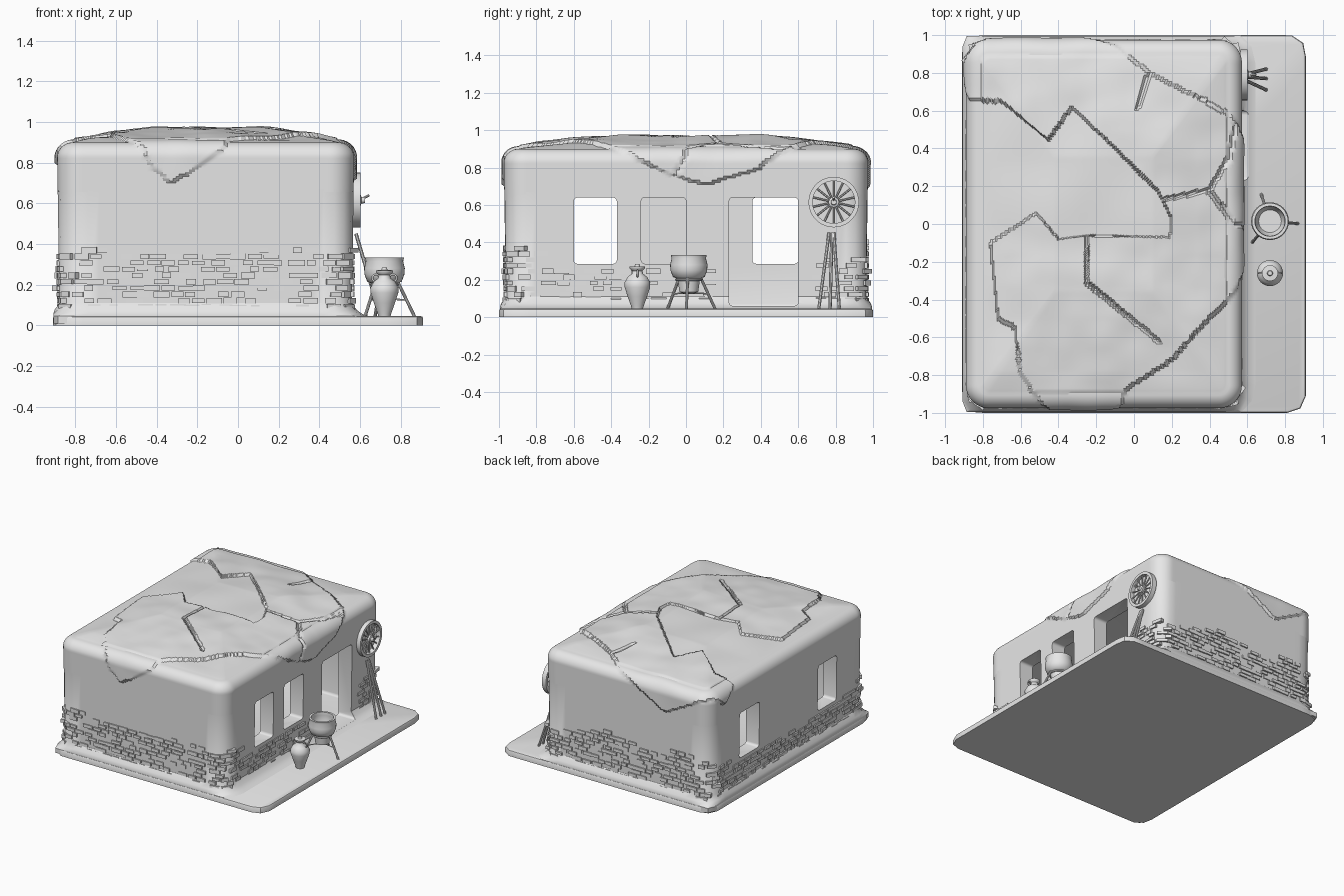
import bpy, bmesh, math, random
from mathutils import Vector, Matrix, noise

random.seed(4)
if "Cube" in bpy.data.objects:
    bpy.data.objects.remove(bpy.data.objects["Cube"])

clay = bpy.data.materials.new("pale_clay")
clay.use_nodes = True
clay.diffuse_color = (0.8, 0.8, 0.8, 1)
clay.node_tree.nodes["Principled BSDF"].inputs["Base Color"].default_value = (0.8, 0.8, 0.8, 1)


def finish(bm, name, angle=35):
    bmesh.ops.recalc_face_normals(bm, faces=bm.faces)
    mesh = bpy.data.meshes.new(name)
    bm.to_mesh(mesh)
    bm.free()
    mesh.materials.append(clay)
    ob = bpy.data.objects.new(name, mesh)
    bpy.context.collection.objects.link(ob)
    smooth(ob, angle)
    return ob


def smooth(ob, angle):
    bpy.ops.object.select_all(action='DESELECT')
    ob.select_set(True)
    bpy.context.view_layer.objects.active = ob
    bpy.ops.object.shade_smooth_by_angle(angle=math.radians(angle))


def outline(n, x0, x1, y0, y1, r):
    """Evenly spaced (point, normal) pairs around a rounded rectangle."""
    w, h, arc = x1 - x0 - 2 * r, y1 - y0 - 2 * r, math.pi * r / 2
    corners = [(x1 - r, y0 + r), (x1 - r, y1 - r), (x0 + r, y1 - r), (x0 + r, y0 + r)]
    step, out = 2 * (w + h + 2 * arc) / n, []
    for i in range(n):
        t = i * step
        for k in range(4):
            side = (h, w)[k % 2]
            a = k * math.pi / 2
            nrm, tan = Vector((math.cos(a), math.sin(a), 0)), Vector((-math.sin(a), math.cos(a), 0))
            c = Vector((*corners[k], 0))
            if t < side:
                out.append((c + nrm * r + tan * t, nrm))
                break
            t -= side
            if t < arc:
                nrm = Vector((math.cos(a + t / r), math.sin(a + t / r), 0))
                out.append((Vector((*corners[(k + 1) % 4], 0)) + nrm * r, nrm))
                break
            t -= arc
    return out


def loft(rings, bottom=True):
    bm = bmesh.new()
    rows = [[bm.verts.new(p) for p in ring] for ring in rings]
    n = len(rows[0])
    for a, b in zip(rows, rows[1:]):
        for i in range(n):
            bm.faces.new((a[i], a[(i + 1) % n], b[(i + 1) % n], b[i]))
    if bottom:
        bm.faces.new(rows[0])
    bm.faces.new(rows[-1])
    return bm


def box(bm, lo, hi):
    lo, hi = Vector(lo), Vector(hi)
    bmesh.ops.create_cube(bm, size=1, matrix=Matrix.LocRotScale((lo + hi) / 2, None, hi - lo))


def rod(bm, a, b, r, sides=10):
    a, b = Vector(a), Vector(b)
    m = Matrix.Translation((a + b) / 2) @ (b - a).to_track_quat('Z', 'Y').to_matrix().to_4x4()
    bmesh.ops.create_cone(bm, cap_ends=True, segments=sides, radius1=r, radius2=r,
                          depth=(b - a).length, matrix=m)


def lathe(bm, profile, m, sides=32, closed=False):
    rows = [[bm.verts.new(m @ Vector((r * math.cos(t), r * math.sin(t), z)))
             for t in (2 * math.pi * i / sides for i in range(sides))] for r, z in profile]
    for a, b in zip(rows, rows[1:] + (rows[:1] if closed else [])):
        for i in range(sides):
            bm.faces.new((a[i], a[(i + 1) % sides], b[(i + 1) % sides], b[i]))
    if not closed:
        bm.faces.new(rows[0])
        bm.faces.new(rows[-1])


def ring(bm, radius, thick, m, sides=28):
    lathe(bm, [(radius + thick * math.cos(k * math.pi / 4), thick * math.sin(k * math.pi / 4))
               for k in range(8)], m, sides, True)


# Base slab with a softened upper edge
slab = outline(100, -0.91, 0.91, -1, 1, 0.09)
finish(loft([[p - n * o + Vector((0, 0, z)) for p, n in slab]
             for z, o in [(0, 0), (0.035, 0), (0.042, 0.004), (0.046, 0.014)]]), "base_slab")

# Hollow walls, flared at the foot
HOUSE = (-0.89, 0.572, -0.975, 0.975, 0.12)


def lean(z):
    return -0.015 * (0.9 - z)


def foot(p, n, o, z):
    q = p + n * o
    return Vector((max(q.x, -0.908), max(-0.995, min(0.995, q.y)), z))


walls = finish(loft([[foot(p, n, o, z) for p, n in outline(120, *HOUSE)] for z, o in
                     [(0.01, 0.07), (0.046, 0.07), (0.055, 0.04), (0.075, 0.012), (0.11, lean(0.11)),
                      (0.67, lean(0.67)), (0.675, -0.03), (0.74, -0.03)]]), "walls")
cuts = [((-0.77, -0.855, 0.05), (0.452, 0.855, 0.70))]
cuts += [((0.4, a, z), (0.8, b, 0.64)) for a, b, z in
         [(-0.6, -0.37, 0.285), (-0.24, 0, 0.285), (0.23, 0.6, 0.06)]]
cuts += [((-1.1, a, 0.285), (-0.7, b, 0.64)) for a, b in [(-0.6, -0.37), (0.355, 0.6)]]
for lo, hi in cuts:
    bm = bmesh.new()
    box(bm, lo, hi)
    bmesh.ops.bevel(bm, geom=bm.edges[:], offset=0.02, segments=3, profile=0.5, affect='EDGES')
    cutter = finish(bm, "cutter")
    mod = walls.modifiers.new("opening", 'BOOLEAN')
    mod.operation, mod.solver, mod.object = 'DIFFERENCE', 'EXACT', cutter
    bpy.context.view_layer.objects.active = walls
    bpy.ops.object.modifier_apply(modifier=mod.name)
    bpy.data.objects.remove(cutter)
smooth(walls, 35)

# Roof crust, drawn on the unfolded roof: points past the eaves hang down the walls
CRUST = [(0.2, -0.72), (-0.05, -0.88), (-0.07, -1), (-0.2, -1.1), (-0.33, -1.17), (-0.42, -1.1),
         (-0.49, -0.95), (-0.6, -0.8), (-0.63, -0.55), (-0.72, -0.5), (-0.76, -0.1), (-0.5, 0.07),
         (-0.46, 0.45), (-0.7, 0.65), (-0.9, 0.66), (-1, 0.8), (-0.85, 1), (-0.5, 1.18), (-0.27, 1.05),
         (-0.12, 0.97), (0.08, 0.8), (0.4, 0.64), (0.55, 0.55), (0.68, 0.38), (0.71, 0.27),
         (0.76, 0.1), (0.7, -0.1), (0.62, -0.27), (0.35, -0.55)]
HOLE = [(-0.33, 0.62), (-0.12, 0.42), (0.13, 0.17), (0.2, 0.03), (0.19, -0.07), (-0.25, -0.06),
        (-0.4, -0.08), (-0.55, 0.1), (-0.55, 0.3), (-0.45, 0.45)]
CRACKS = [[(-0.25, -0.06), (-0.25, -0.31), (0.13, -0.62)], [(0.15, 0.13), (0.4, 0.18), (0.53, 0)],
          [(0.4, 0.18), (0.5, 0.35), (0.54, 0.52)], [(0.02, 0.62), (0.08, 0.8)],
          [(0.7, -0.05), (0.6, 0), (0.53, 0)]]


def gap(q, a, b):
    d = (b[0] - a[0], b[1] - a[1])
    t = ((q.x - a[0]) * d[0] + (q.y - a[1]) * d[1]) / (d[0] ** 2 + d[1] ** 2)
    t = max(0, min(1, t))
    return math.hypot(q.x - a[0] - t * d[0], q.y - a[1] - t * d[1])


def inside(q, poly):
    odd = False
    for a, b in zip(poly, poly[1:] + poly[:1]):
        if (a[1] > q.y) != (b[1] > q.y) and q.x < a[0] + (q.y - a[1]) * (b[0] - a[0]) / (b[1] - a[1]):
            odd = not odd
    return odd


def crust(q):
    if not inside(q, CRUST) or inside(q, HOLE):
        return 0
    near = min(gap(q, a, b) for line in CRACKS for a, b in zip(line, line[1:]))
    lump = noise.noise(Vector((q.x * 6, q.y * 6, 2)))
    return 0.004 if near < 0.009 else 0.018 + 0.007 * lump


eave, R, edge = [], 0.08, outline(420, *HOUSE)
for k in range(16):                                  # upper wall
    z = 0.655 + k * 0.011
    eave.append((z, lean(z), 0))
for k in range(1, 11):                               # rounded shoulder
    a = k * math.pi / 20
    eave.append((0.9 - R + R * math.sin(a), R * (math.cos(a) - 1), a))
rings = []
for z, o, a in eave:
    row = []
    for p, n in edge:
        up = n * math.cos(a) + Vector((0, 0, math.sin(a)))
        row.append(p + n * o + Vector((0, 0, z)) + up * crust(p + n * (o + 0.9 - z)) * 0.7)
    rings.append(row)
centre = Vector((-0.16, 0, 0))
for k in range(1, 76):                               # gently domed top
    s = 1 - k / 76
    row = []
    for p, n in edge:
        q = centre + (p - n * R - centre) * s
        swell = 0.055 * min(1, (1 - s) / 0.6) ** 0.8
        lump = 0.012 * noise.noise(Vector((q.x * 3, q.y * 3, 0))) * min(1, (1 - s) * 8)
        row.append(q + Vector((0, 0, 0.9 + swell + lump + crust(q))))
    rings.append(row)
finish(loft(rings, bottom=False), "roof_and_eaves", 30)

# Exposed bricks in staggered courses around the foot of the walls
bm = bmesh.new()
spots = outline(84, *HOUSE)
for course in range(11):
    z = 0.09 + course * 0.031
    for i, (p, n) in enumerate(spots):
        tan = Vector((-n.y, n.x, 0))
        c = p + n * lean(z) + tan * (0.04 * (course % 2) + random.uniform(-0.012, 0.012))
        top = 0.31 + 0.11 * noise.noise(Vector((p.x * 2.5, p.y * 2.5, 1))) + 0.05 * (abs(p.y) > 0.8)
        if abs(n.x) > 0.9 and abs(p.y) < 0.7:
            top = min(top, 0.27)
        doorway = n.x > 0.7 and 0.15 < c.y < 0.68
        if z > top or doorway or random.random() > 0.72:
            continue
        size = (random.uniform(0.04, 0.085), 0.03, random.uniform(0.02, 0.03))
        c += n * random.uniform(-0.009, -0.003)
        bmesh.ops.create_cube(bm, size=1, matrix=Matrix.LocRotScale(
            (c.x, c.y, z), Matrix((tan, n, (0, 0, 1))).transposed().to_quaternion(), size))
finish(bm, "brickwork")

# Spoked wheel hung on the wall
bm = bmesh.new()
hang = Matrix.Translation((0.585, 0.79, 0.615)) @ Matrix.Rotation(math.pi / 2, 4, 'Y')
lathe(bm, [(0.113, -0.02), (0.135, -0.02), (0.135, 0.016), (0.113, 0.016)], hang, 36, True)
for k in range(14):
    a = 2 * math.pi * k / 14
    d = Vector((math.cos(a), math.sin(a), 0))
    rod(bm, hang @ (d * 0.02), hang @ (d * 0.118), 0.005, 6)
lathe(bm, [(0.028, -0.02), (0.028, 0.018), (0.016, 0.022), (0.014, 0.04)], hang, 16)
rod(bm, (0.6, 0.79, 0.615), (0.645, 0.79, 0.64), 0.006, 8)
finish(bm, "wheel")

# Poles leaning on the wall
bm = bmesh.new()
for foot_y, top_y in [(0.71, 0.765), (0.77, 0.78), (0.82, 0.79)]:
    rod(bm, (0.7, foot_y, 0.045), (0.58, top_y, 0.45), 0.009, 8)
finish(bm, "leaning_poles")

# Bowl held in a three-legged stand
bm = bmesh.new()
at = Matrix.Translation((0.72, 0.015, 0))
lathe(bm, [(0.025, 0.125), (0.05, 0.135), (0.058, 0.19), (0.06, 0.205), (0.085, 0.215), (0.098, 0.25),
           (0.1, 0.28), (0.092, 0.315), (0.096, 0.333), (0.08, 0.333), (0.078, 0.31), (0.084, 0.27),
           (0.06, 0.225)], at)
finish(bm, "bowl", 50)
bm = bmesh.new()
ring(bm, 0.066, 0.007, at @ Matrix.Translation((0, 0, 0.2)))
for deg in (-5, 108, 230):
    d = Vector((math.cos(math.radians(deg)), math.sin(math.radians(deg)), 0))
    rod(bm, at @ (d * 0.06 + Vector((0, 0, 0.225))), at @ (d * 0.15 + Vector((0, 0, 0.04))), 0.008)
    rod(bm, at @ Vector((0, 0, 0.13)), at @ (d * 0.11 + Vector((0, 0, 0.125))), 0.004, 6)
finish(bm, "bowl_stand")

# Tall jar with small handles and a stopper
bm = bmesh.new()
at = Matrix.Translation((0.72, -0.26, 0))
lathe(bm, [(0.03, 0.045), (0.034, 0.06), (0.052, 0.11), (0.068, 0.16), (0.069, 0.185), (0.052, 0.215),
           (0.03, 0.232), (0.028, 0.248), (0.042, 0.262), (0.042, 0.27), (0.015, 0.272),
           (0.012, 0.285)], at)
for side in (-1, 1):
    ring(bm, 0.018, 0.005, at @ Matrix.Translation((side * 0.042, 0, 0.232))
         @ Matrix.Rotation(math.pi / 2, 4, 'X'), 14)
finish(bm, "jar", 50)
